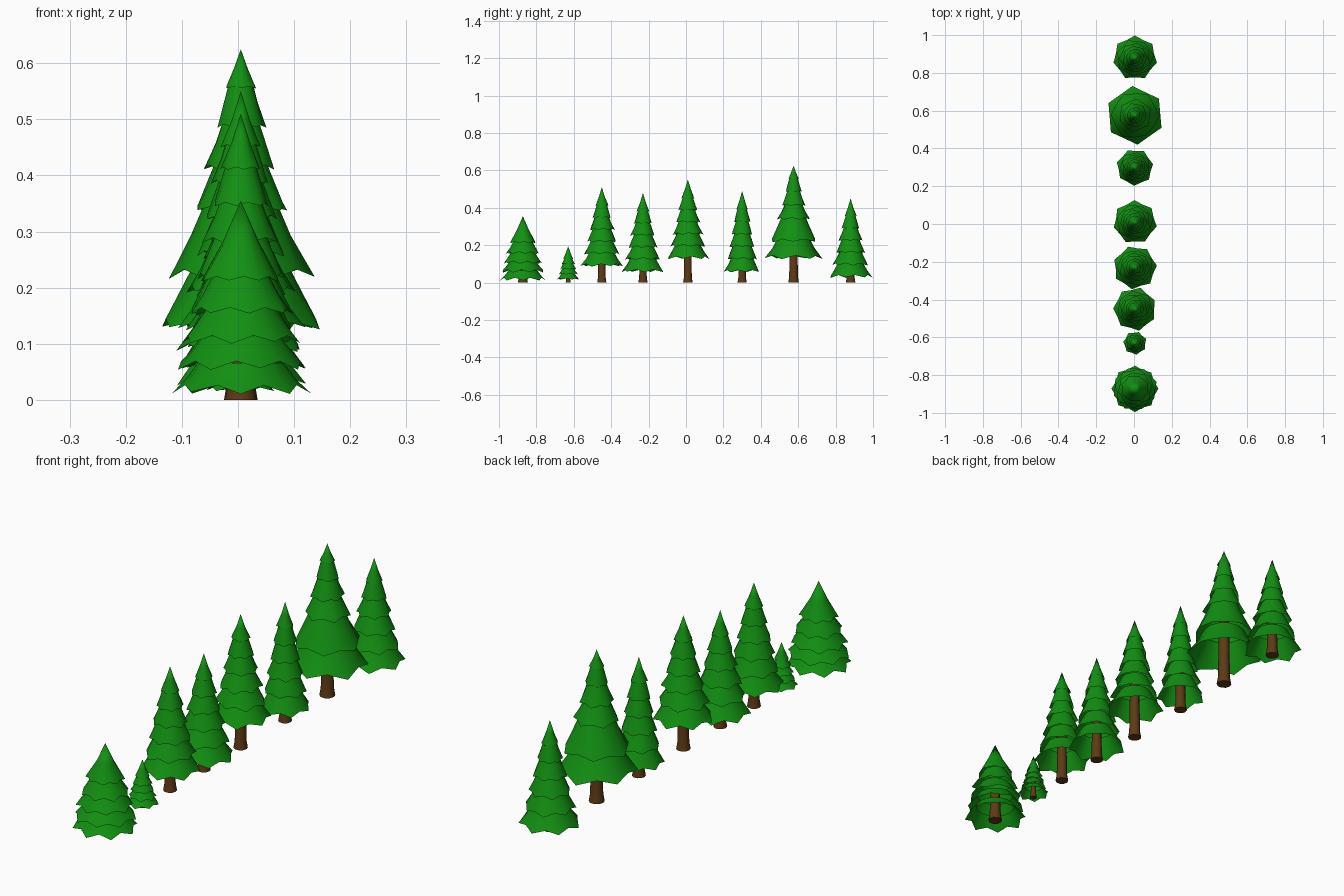
import bpy, bmesh, math, random

if "Cube" in bpy.data.objects:
    bpy.data.objects.remove(bpy.data.objects["Cube"])

random.seed(4)


def material(name, colour):
    m = bpy.data.materials.new(name)
    m.diffuse_color = (*colour, 1)
    m.use_nodes = True
    m.node_tree.nodes["Principled BSDF"].inputs["Base Color"].default_value = m.diffuse_color
    return m


green = material("needle green", (0.006, 0.28, 0.006))
brown = material("bark brown", (0.11, 0.042, 0.008))


def loft(bm, rings):
    """Join equal-length rings of verts with quads."""
    for a, b in zip(rings, rings[1:]):
        n = len(a)
        for i in range(n):
            j = (i + 1) % n
            bm.faces.new((a[i], a[j], b[j], b[i]))


def finish(bm, name, mat, loc):
    bmesh.ops.recalc_face_normals(bm, faces=bm.faces)
    me = bpy.data.meshes.new(name)
    bm.to_mesh(me)
    bm.free()
    me.materials.append(mat)
    for p in me.polygons:
        p.use_smooth = len(p.vertices) < 5
    ob = bpy.data.objects.new(name, me)
    ob.location = loc
    bpy.context.collection.objects.link(ob)


def circle(bm, r, z, n, phase=0):
    return [bm.verts.new((r * math.cos(phase + i * math.tau / n),
                          r * math.sin(phase + i * math.tau / n), z)) for i in range(n)]


def skirt(name, loc, tips, phase, z0, r0, z1, r1, droop, jitter):
    """Hollow bough layer: pointed drooping rim, slightly flared side."""
    bm = bmesh.new()
    n = tips * 2
    rim = []
    for i in range(n):
        a = phase + i * math.tau / n
        tip = i % 2 == 0
        r = r0 * (1 - random.uniform(0, jitter) if tip else 0.86)
        z = z0 + (random.uniform(0, 0.3) * droop if tip else droop)
        rim.append(bm.verts.new((r * math.cos(a), r * math.sin(a), z)))
    rings = [rim, circle(bm, r1 + (r0 - r1) * 0.42, z0 + (z1 - z0) * 0.5, n, phase)]
    if r1 > 0:
        rings.append(circle(bm, r1, z1, n, phase))
    loft(bm, rings)
    if r1 == 0:
        apex = bm.verts.new((0, 0, z1))
        last = rings[-1]
        for i in range(n):
            bm.faces.new((last[i], last[(i + 1) % n], apex))
    finish(bm, name, green, loc)


def trunk(name, loc, r, top):
    bm = bmesh.new()
    rings = [circle(bm, r * k, z, 10) for k, z in
             ((1, 0), (0.82, 0.03 * r / 0.028), (0.68, top))]
    loft(bm, rings)
    bm.faces.new(rings[0])
    bm.faces.new(rings[-1])
    finish(bm, name, brown, loc)


def tree(i, y, top, tips, phase, trunk_r, rims):
    loc = (0.005, y, 0)
    trunk(f"trunk_{i}", loc, trunk_r, rims[0][0] + (top - rims[0][0]) * 0.35)
    for k, (z, r) in enumerate(rims):
        if k + 1 < len(rims):
            nz, nr = rims[k + 1]
            z1, r1 = nz + (nz - z) * 0.3, nr * 0.62
        else:
            z1, r1 = top, 0
        ph = math.radians(phase) + k * math.pi / tips * 0.8
        skirt(f"boughs_{i}_{k + 1}", loc, tips, ph, z, r, z1, r1,
              0.13 * r, 0.03 if k == 0 else 0.1)


def even(z0, r0, z1, r1, n):
    """Evenly tapering list of rim heights and radii."""
    return [(z0 + (z1 - z0) * k / (n - 1), r0 + (r1 - r0) * k / (n - 1)) for k in range(n)]


# y, top, tips per layer, first tip angle, trunk radius, layer rims
trees = [
    (-0.872, 0.355, 8, -90, 0.028,
     [(0.01, 0.125), (0.053, 0.124), (0.1, 0.113), (0.152, 0.096), (0.21, 0.076)]),
    (-0.63, 0.195, 7, 20, 0.014, even(0.015, 0.063, 0.125, 0.03, 5)),
    (-0.45, 0.51, 7, 75, 0.026, even(0.085, 0.118, 0.41, 0.038, 6)),
    (-0.23, 0.48, 7, 5, 0.026, even(0.055, 0.118, 0.38, 0.036, 6)),
    (0.01, 0.55, 7, 40, 0.027, even(0.125, 0.118, 0.45, 0.038, 6)),
    (0.3, 0.49, 7, 10, 0.026, even(0.055, 0.1, 0.39, 0.034, 6)),
    (0.575, 0.625, 6, 35, 0.03,
     [(0.125, 0.156), (0.215, 0.135), (0.335, 0.09), (0.41, 0.068), (0.485, 0.047),
      (0.555, 0.03)]),
    (0.88, 0.45, 7, 90, 0.027, even(0.025, 0.12, 0.355, 0.034, 6)),
]
for i, t in enumerate(trees, 1):
    tree(i, *t)
